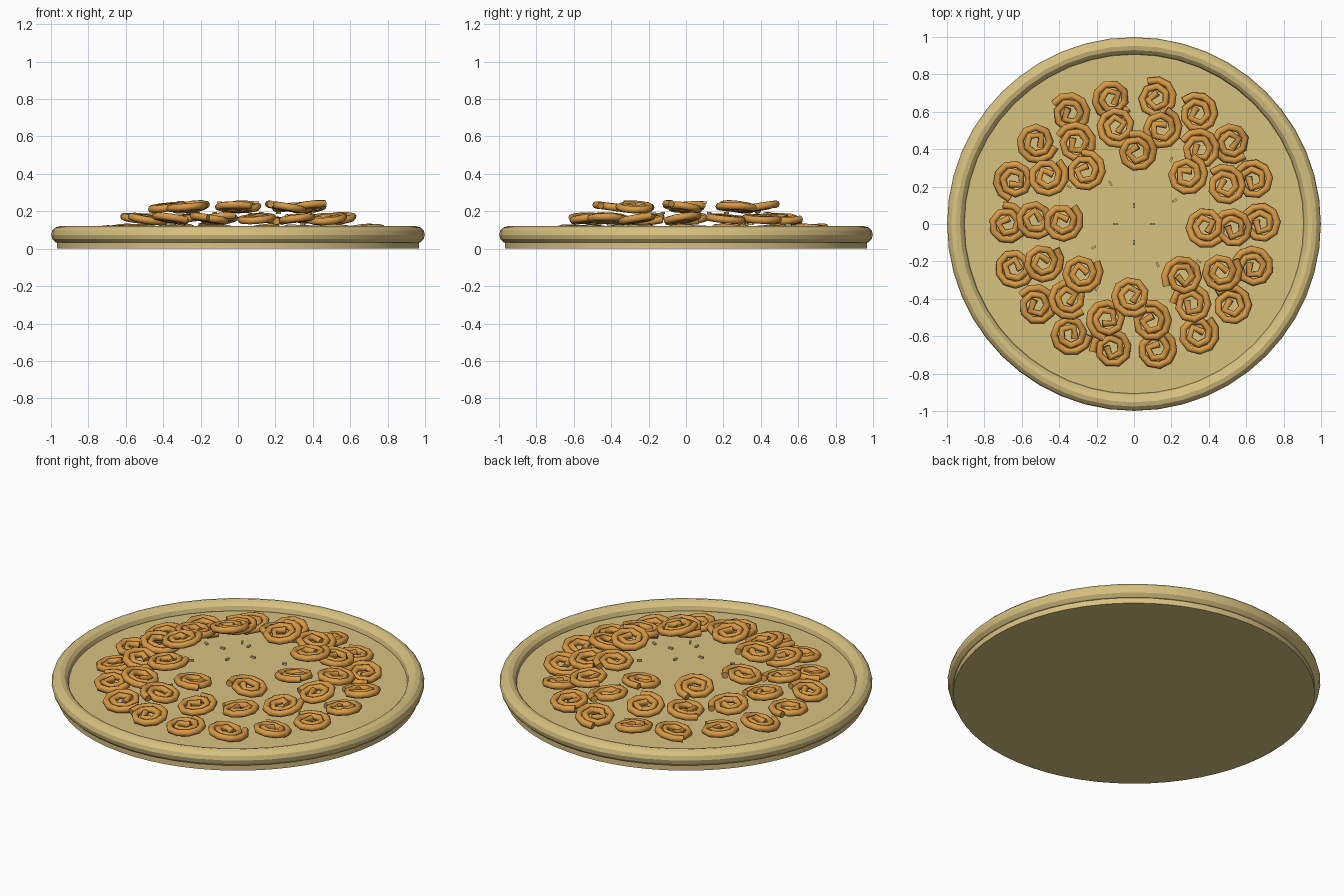
import bpy, bmesh, math, random
from mathutils import Matrix

if "Cube" in bpy.data.objects:
    bpy.data.objects.remove(bpy.data.objects["Cube"])

random.seed(4)


def material(name, rgb):
    m = bpy.data.materials.new(name)
    m.diffuse_color = (*rgb, 1)
    m.use_nodes = True
    m.node_tree.nodes["Principled BSDF"].inputs["Base Color"].default_value = m.diffuse_color
    return m


tan = material("pale tan", (0.69, 0.54, 0.22))
orange = material("fried orange", (0.68, 0.32, 0.06))


def add_mesh(name, mesh, mat, matrix=Matrix()):
    ob = bpy.data.objects.new(name, mesh)
    bpy.context.collection.objects.link(ob)
    ob.matrix_world = matrix
    if not mesh.materials:
        mesh.materials.append(mat)
    return ob


# Flat round tray
bpy.ops.mesh.primitive_cylinder_add(vertices=64, radius=0.968, depth=0.07, location=(0, 0, 0.035))
tray = bpy.context.object
tray.name = "tray_base"
tray.data.materials.append(tan)

# Rounded tray rim
bpy.ops.mesh.primitive_torus_add(major_segments=48, minor_segments=12, major_radius=0.953,
                                 minor_radius=0.046, location=(0, 0, 0.074))
rim = bpy.context.object
rim.name = "tray_rim"
rim.data.materials.append(tan)


def coil_mesh():
    """Spiral tube: even steps along its length, so the centre is triangular."""
    start, pitch, step, radius = 0.034, 0.033, 0.056, 0.0195
    pts, angle = [], 0.0
    while angle < 2 * math.pi * 2.15:
        r = start + pitch * angle / (2 * math.pi)
        pts.append((r * math.cos(angle), r * math.sin(angle), 0))
        angle += 2 * math.asin(min(0.87, step / 2 / r))
    curve = bpy.data.curves.new("coil_path", "CURVE")
    curve.dimensions = "3D"
    curve.bevel_depth, curve.bevel_resolution = radius, 2
    curve.use_fill_caps = True
    line = curve.splines.new("POLY")
    line.points.add(len(pts) - 1)
    for p, co in zip(line.points, pts):
        p.co = (*co, 1)
    helper = bpy.data.objects.new("coil_helper", curve)
    bpy.context.collection.objects.link(helper)
    bpy.context.view_layer.update()
    mesh = bpy.data.meshes.new_from_object(helper)
    bpy.data.objects.remove(helper)
    mesh.materials.clear()
    return mesh


# Three stacked rings of coils: name, count, ring radius, height, first angle
coil = coil_mesh()
for name, count, ring, z, first in (("outer_coil", 18, 0.68, 0.10, 0),
                                    ("middle_coil", 14, 0.53, 0.16, -3),
                                    ("inner_coil", 8, 0.385, 0.222, -2)):
    for i in range(count):
        a = math.radians(first + 360 * i / count)
        tilt = (Matrix.Rotation(random.uniform(-0.17, 0.17), 4, "X")
                @ Matrix.Rotation(random.uniform(-0.17, 0.17), 4, "Y"))
        place = (Matrix.Translation((ring * math.cos(a), ring * math.sin(a), z)) @ tilt
                 @ Matrix.Rotation(random.uniform(0, 2 * math.pi), 4, "Z"))
        add_mesh(name, coil, orange, place)

# Small crumbs in twisted groups of four
bm = bmesh.new()
bmesh.ops.create_cube(bm, size=1, matrix=Matrix.Diagonal((0.027, 0.011, 0.011, 1)))
crumb = bpy.data.meshes.new("crumb")
bm.to_mesh(crumb)
bm.free()
for ring, z, first in ((0.1, 0.246, 0), (0.25, 0.19, 30), (0.4, 0.132, 60)):
    for i in range(4):
        turn = Matrix.Rotation(math.radians(first + 90 * i), 4, "Z")
        add_mesh("crumb", crumb, tan, turn @ Matrix.Translation((ring, 0, z)))

for ob in (tray, rim):
    bpy.context.view_layer.objects.active = ob
    bpy.ops.object.select_all(action="DESELECT")
    ob.select_set(True)
    bpy.ops.object.shade_smooth_by_angle(angle=math.radians(20))
